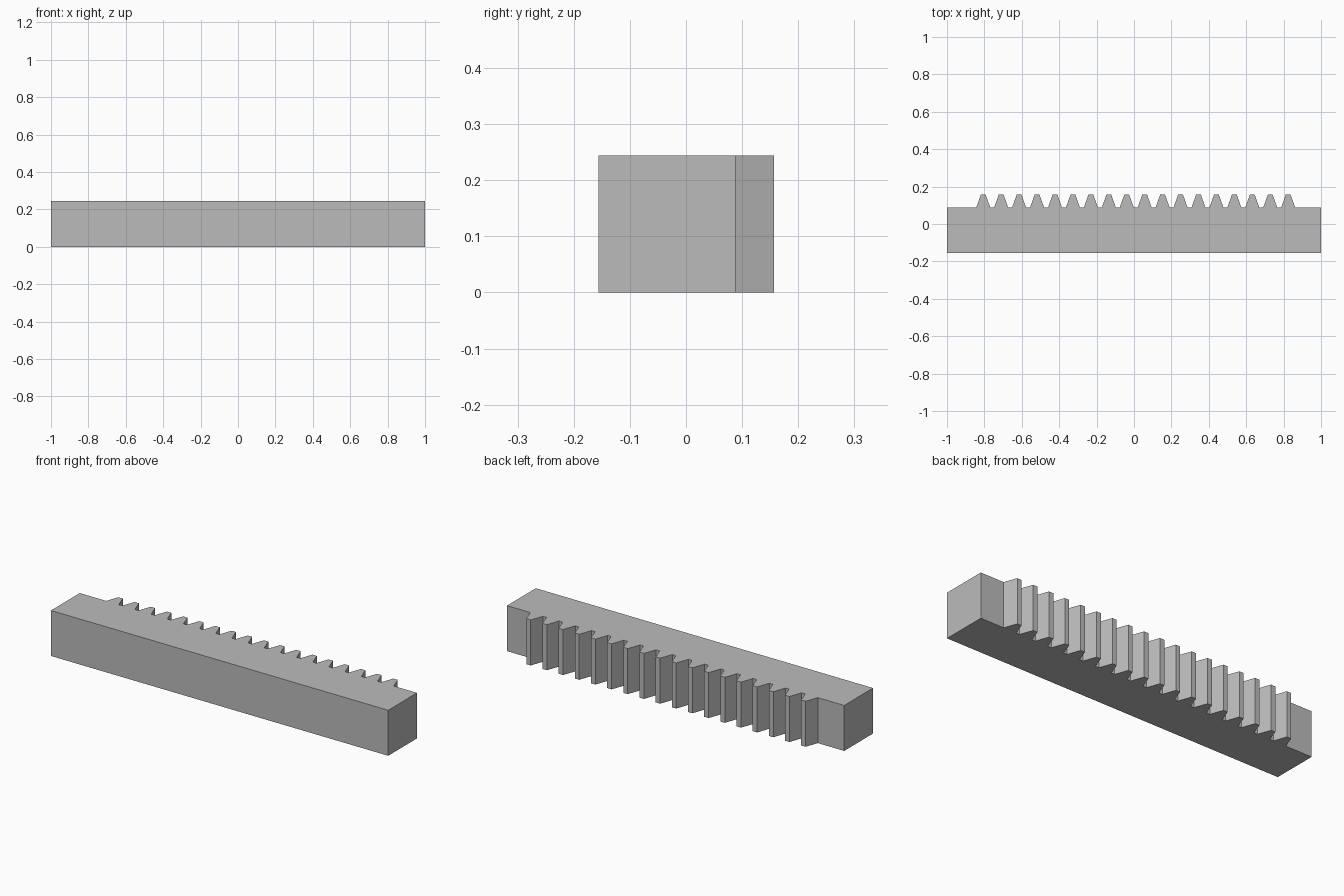
import bpy
import bmesh
from mathutils import Vector

cube = bpy.data.objects.get("Cube")
if cube:
    bpy.data.objects.remove(cube, do_unlink=True)

# Proportions of the rack, all driven by the tooth module
MODULE = 0.0305
PITCH = 0.0959
TEETH = 18
FIRST = -0.806
HALF_LENGTH = 1.0
HEIGHT = 0.244
FRONT = -0.156
ROOT = FRONT + 8 * MODULE
TIP = ROOT + 2.25 * MODULE
ROOT_HALF, TIP_HALF = 0.0375, 0.013

# Plain steel colour
steel = bpy.data.materials.new("steel_grey")
steel.use_nodes = True
colour = (0.5, 0.5, 0.5, 1)
steel.diffuse_color = colour
steel.node_tree.nodes["Principled BSDF"].inputs["Base Color"].default_value = colour

# Outline of bar and straight-flanked teeth, seen from above
outline = [(-HALF_LENGTH, FRONT), (HALF_LENGTH, FRONT), (HALF_LENGTH, ROOT)]
for i in reversed(range(TEETH)):
    x = FIRST + i * PITCH
    outline += [(x + ROOT_HALF, ROOT), (x + TIP_HALF, TIP),
                (x - TIP_HALF, TIP), (x - ROOT_HALF, ROOT)]
outline.append((-HALF_LENGTH, ROOT))

# Extrude the outline to the full height
bm = bmesh.new()
base = bm.faces.new([bm.verts.new((x, y, 0)) for x, y in outline])
top = bmesh.ops.extrude_face_region(bm, geom=[base], use_keep_orig=True)
moved = [v for v in top["geom"] if isinstance(v, bmesh.types.BMVert)]
bmesh.ops.translate(bm, verts=moved, vec=Vector((0, 0, HEIGHT)))
bmesh.ops.recalc_face_normals(bm, faces=bm.faces)

mesh = bpy.data.meshes.new("gear_rack")
bm.to_mesh(mesh)
bm.free()
mesh.materials.append(steel)
rack = bpy.data.objects.new("gear_rack", mesh)
bpy.context.collection.objects.link(rack)
